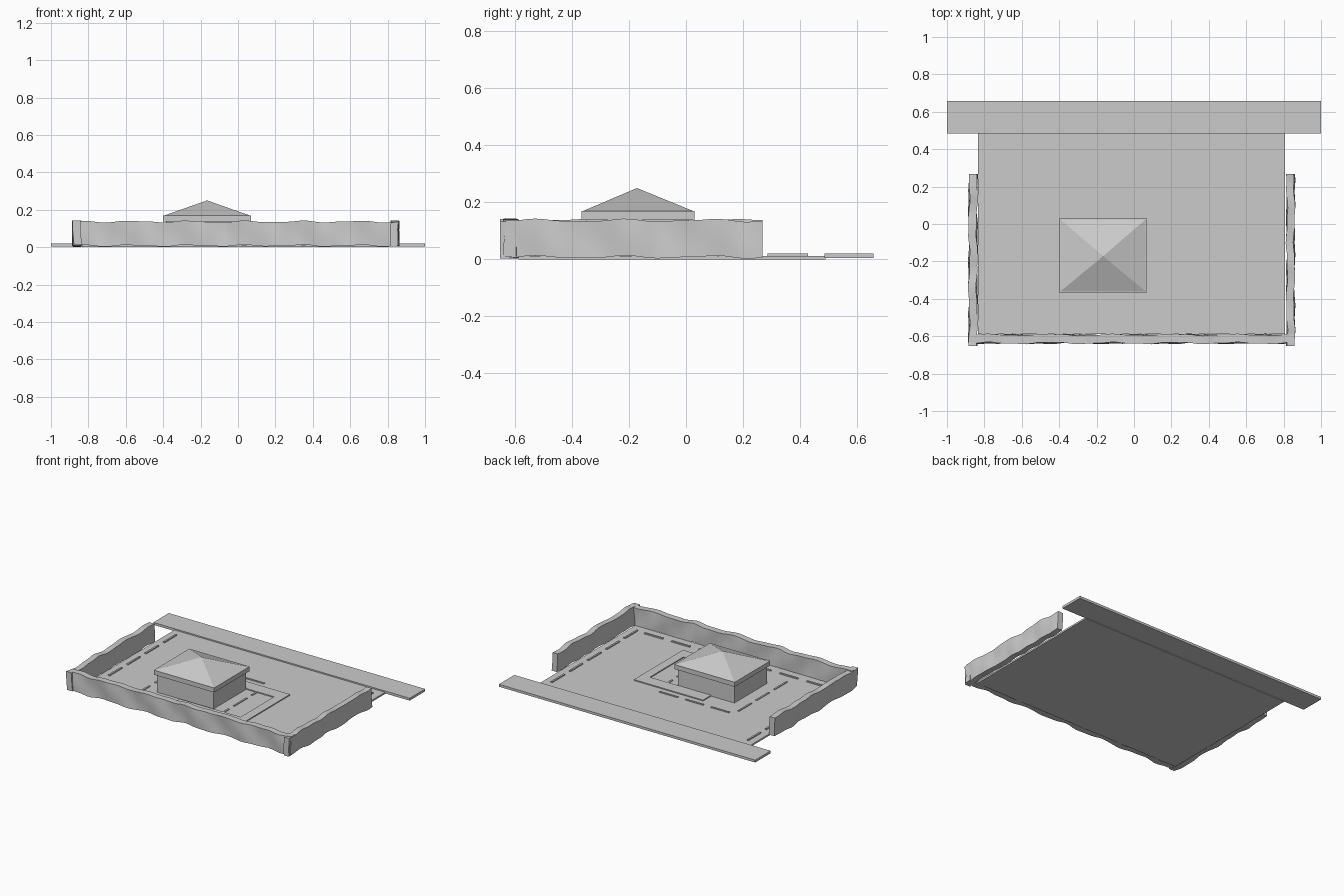
import bpy, bmesh, math

if "Cube" in bpy.data.objects:
    bpy.data.objects.remove(bpy.data.objects["Cube"])

grey = bpy.data.materials.new("plain grey")
grey.diffuse_color = (0.6, 0.6, 0.6, 1)
grey.use_nodes = True
grey.node_tree.nodes["Principled BSDF"].inputs["Base Color"].default_value = grey.diffuse_color


def finish(name, bm):
    bmesh.ops.recalc_face_normals(bm, faces=bm.faces)
    me = bpy.data.meshes.new(name)
    bm.to_mesh(me)
    bm.free()
    me.materials.append(grey)
    ob = bpy.data.objects.new(name, me)
    bpy.context.collection.objects.link(ob)
    return ob


def add_box(bm, x0, x1, y0, y1, z0, z1):
    vs = bmesh.ops.create_cube(bm, size=1)["verts"]
    for v in vs:
        v.co.x = x1 if v.co.x > 0 else x0
        v.co.y = y1 if v.co.y > 0 else y0
        v.co.z = z1 if v.co.z > 0 else z0


def boxes(name, *dims):
    bm = bmesh.new()
    for d in dims:
        add_box(bm, *d)
    return finish(name, bm)


# Wavy perimeter wall: a finely cut box pushed about by slow waves
def wavy_wall(name, x0, x1, y0, y1, phase):
    bm = bmesh.new()
    add_box(bm, x0, x1, y0, y1, 0.008, 0.137)
    along_x = (x1 - x0) > (y1 - y0)
    axis = 0 if along_x else 1
    lo, hi = (x0, x1) if along_x else (y0, y1)
    n = int((hi - lo) / 0.03)
    for i in range(1, n):
        co, no = [0, 0, 0], [0, 0, 0]
        co[axis], no[axis] = lo + (hi - lo) * i / n, 1
        geom = bm.verts[:] + bm.edges[:] + bm.faces[:]
        bmesh.ops.bisect_plane(bm, geom=geom, plane_co=co, plane_no=no)
    for z in (0.04, 0.073, 0.105):
        geom = bm.verts[:] + bm.edges[:] + bm.faces[:]
        bmesh.ops.bisect_plane(bm, geom=geom, plane_co=(0, 0, z), plane_no=(0, 0, 1))
    for v in bm.verts:
        t, z = v.co[axis], v.co.z
        v.co[1 - axis] += 0.004 * math.sin(t * 19 + z * 25 + phase) + 0.002 * math.sin(t * 47 + phase)
        v.co.z += 0.004 * math.sin(t * 21 + phase * 2) + 0.002 * math.sin(t * 38 + phase)
    ob = finish(name, bm)
    bpy.ops.object.select_all(action='DESELECT')
    ob.select_set(True)
    bpy.context.view_layer.objects.active = ob
    bpy.ops.object.shade_smooth_by_angle(angle=math.radians(35))


wavy_wall("front_wall_left", -0.88, -0.06, -0.637, -0.592, 0.4)
wavy_wall("front_wall_right", -0.06, 0.858, -0.637, -0.592, 0.4)
wavy_wall("left_wall", -0.882, -0.84, -0.652, 0.268, 1.7)
wavy_wall("right_wall", 0.817, 0.857, -0.652, 0.268, 3.1)

# Ground and road
boxes("ground", (-0.835, 0.808, -0.588, 0.49, 0, 0.012))
boxes("road", (-1, 1, 0.485, 0.657, 0.004, 0.021))

# Dashed boundary lines
W = 0.006
dashes = []
for i in range(5):
    y = 0.357 - i * 0.2035
    for x in (-0.78, 0.75):
        dashes.append((x - W, x + W, y - 0.071, y + 0.071, 0.002, 0.02))
for i in range(7):
    x = -0.65 + i * 0.211
    dashes.append((x - 0.071, x + 0.071, -0.527, -0.515, 0.002, 0.02))
boxes("outer_boundary_dashes", *dashes)

dashes = []
for i in range(3):
    y = 0.028 - i * 0.2
    for x in (-0.477, 0.137):
        dashes.append((x - W, x + W, y - 0.071, y + 0.071, 0.002, 0.0175))
    x = -0.37 + i * 0.2
    dashes.append((x - 0.071, x + 0.071, 0.142, 0.154, 0.002, 0.0175))
boxes("inner_boundary_dashes", *dashes)

# Raised path around three sides of the building
boxes("path",
      (-0.203, 0.337, 0.011, 0.1, 0.002, 0.019),
      (-0.203, 0.337, -0.447, -0.362, 0.002, 0.019),
      (0.274, 0.337, -0.362, 0.011, 0.002, 0.019))

# Building body, eaves slab and pyramid roof
boxes("building_body", (-0.385, 0.055, -0.35, 0.01, 0, 0.14))
boxes("roof_eaves", (-0.401, 0.07, -0.366, 0.03, 0.138, 0.17))
bm = bmesh.new()
base = [bm.verts.new(p) for p in ((-0.393, -0.36, 0.17), (0.062, -0.36, 0.17),
                                  (0.062, 0.024, 0.17), (-0.393, 0.024, 0.17))]
apex = bm.verts.new((-0.165, -0.172, 0.25))
bm.faces.new(base)
for i in range(4):
    bm.faces.new((base[i], base[(i + 1) % 4], apex))
finish("pyramid_roof", bm)
